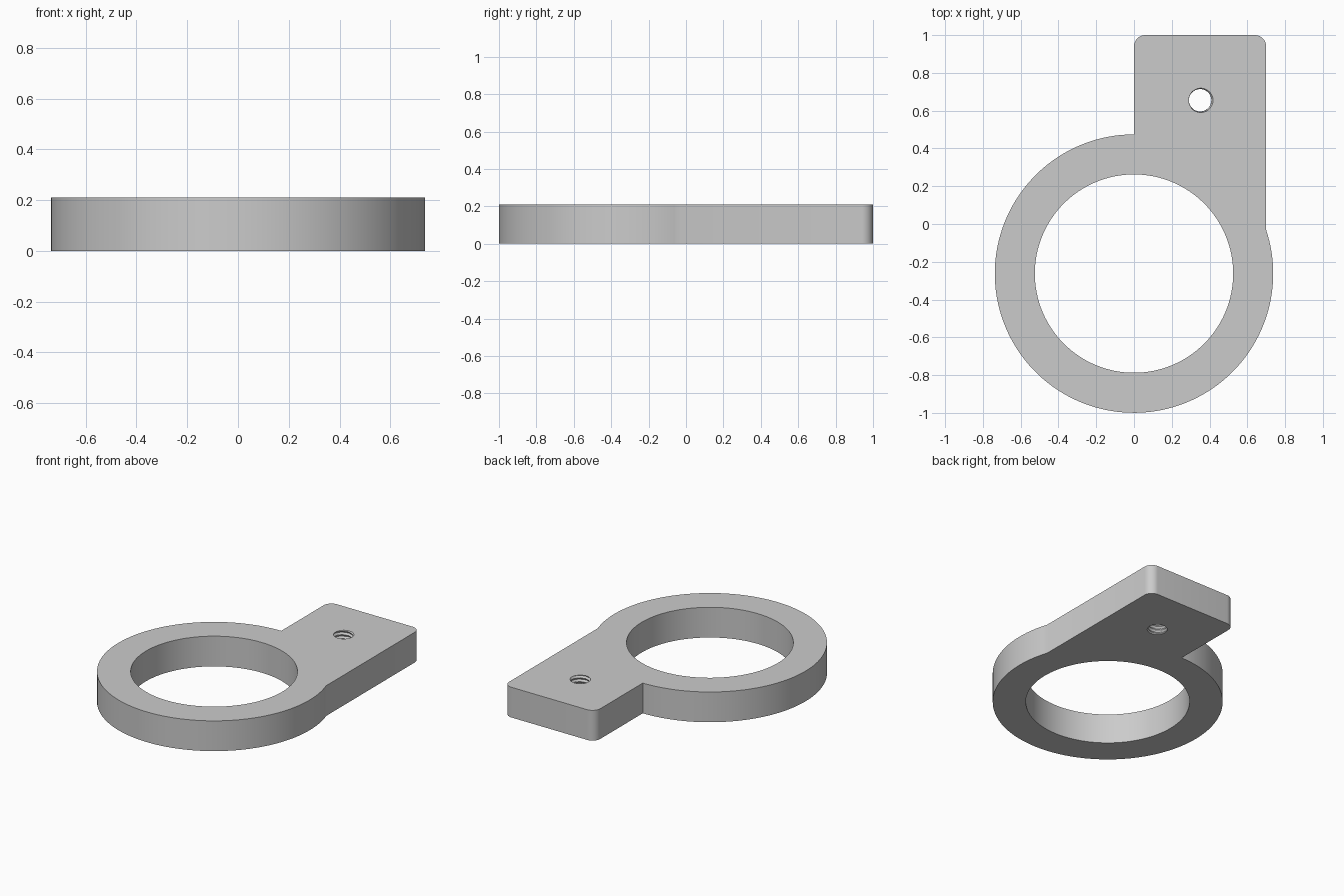
import bpy, bmesh, math
from math import cos, sin, pi, tau

if "Cube" in bpy.data.objects:
    bpy.data.objects.remove(bpy.data.objects["Cube"])

H = 0.21                       # plate thickness
CY, R_OUT, R_IN = -0.2625, 0.737, 0.525
TAB_W, TAB_TOP, FILLET = 0.70, 1.0, 0.06
HX, HY, R_MINOR, R_MAJOR, PITCH = 0.35, 0.655, 0.059, 0.069, 0.026


def arc(cx, cy, r, a0, a1, n):
    return [(cx + r * cos(a0 + (a1 - a0) * i / n),
             cy + r * sin(a0 + (a1 - a0) * i / n)) for i in range(n + 1)]


def thread_loop(z, n=64):
    """Section of the helical thread wall at height z."""
    pts = []
    for i in range(n):
        a = tau * i / n
        phase = ((z - H) / PITCH - a / tau + 0.5) % 1.0
        r = R_MINOR + (R_MAJOR - R_MINOR) * (1 - abs(2 * phase - 1))
        pts.append((HX + r * cos(a), HY + r * sin(a)))
    return pts


# Outer outline: ring arc, then the tab with two rounded corners
a_join = math.acos(TAB_W / R_OUT)
outline = arc(0, CY, R_OUT, pi / 2, tau + a_join, 110)
outline += arc(TAB_W - FILLET, TAB_TOP - FILLET, FILLET, 0, pi / 2, 10)
outline += arc(FILLET, TAB_TOP - FILLET, FILLET, pi / 2, pi, 10)
bore = arc(0, CY, R_IN, 0, tau, 128)[:-1]

bm = bmesh.new()
caps = {0: [], 1: []}          # boundary edges of bottom and top


def wall(sections):
    """Skin a stack of closed sections [(z, points)] and note its end loops."""
    rings = [[bm.verts.new((x, y, z)) for x, y in pts] for z, pts in sections]
    n = len(rings[0])
    for lo, hi in zip(rings, rings[1:]):
        for i in range(n):
            j = (i + 1) % n
            bm.faces.new((lo[i], lo[j], hi[j], hi[i]))
    for key, ring in ((0, rings[0]), (1, rings[-1])):
        for i in range(n):
            caps[key].append(bm.edges.get((ring[i], ring[(i + 1) % n])))


wall([(0, outline), (H, outline)])
wall([(0, bore), (H, bore)])
levels = 80
wall([(H * k / levels, thread_loop(H * k / levels)) for k in range(levels + 1)])

# Flat top and bottom with both holes left open
for key, nz in ((0, -1), (1, 1)):
    bmesh.ops.triangle_fill(bm, edges=caps[key], use_beauty=True,
                            use_dissolve=False, normal=(0, 0, nz))
bmesh.ops.recalc_face_normals(bm, faces=bm.faces[:])

mesh = bpy.data.meshes.new("ring_bracket")
bm.to_mesh(mesh)
bm.free()
obj = bpy.data.objects.new("ring_bracket", mesh)
bpy.context.collection.objects.link(obj)

# Plain grey
mat = bpy.data.materials.new("plain grey")
mat.diffuse_color = (0.6, 0.6, 0.6, 1)
mat.use_nodes = True
mat.node_tree.nodes["Principled BSDF"].inputs["Base Color"].default_value = mat.diffuse_color
mesh.materials.append(mat)

bpy.context.view_layer.objects.active = obj
obj.select_set(True)
bpy.ops.object.shade_smooth_by_angle(angle=math.radians(25))
